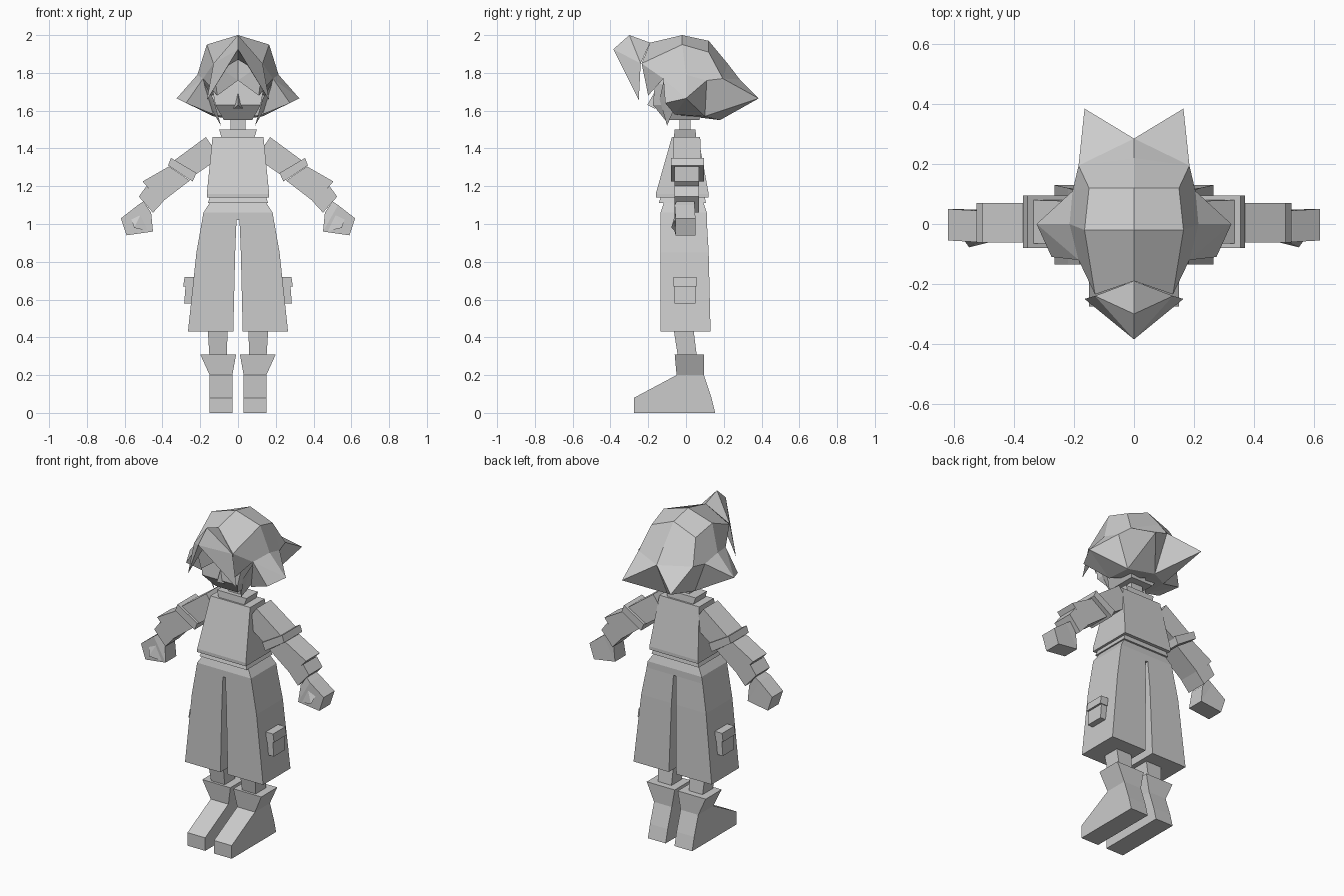
import bpy, bmesh

grey = bpy.data.materials.new("plain grey")
grey.diffuse_color = (0.6, 0.6, 0.6, 1)


def make(name, verts, faces, mirror=False):
    me = bpy.data.meshes.new(name)
    me.from_pydata(verts, [], faces)
    bm = bmesh.new()
    bm.from_mesh(me)
    bmesh.ops.recalc_face_normals(bm, faces=bm.faces)
    bm.to_mesh(me)
    bm.free()
    me.materials.append(grey)
    ob = bpy.data.objects.new(name, me)
    bpy.context.collection.objects.link(ob)
    if mirror:
        ob.modifiers.new("mirror", 'MIRROR').use_clip = True
    return ob


def skin(name, rings, mirror=False):
    """Join four-cornered rings into a closed box-like form."""
    verts = [p for r in rings for p in r]
    last = 4 * (len(rings) - 1)
    faces = [(0, 1, 2, 3), tuple(last + i for i in range(4))]
    for k in range(len(rings) - 1):
        for i in range(4):
            a, b = 4 * k + i, 4 * k + (i + 1) % 4
            faces.append((a, b, b + 4, a + 4))
    return make(name, verts, faces, mirror)


def loft(name, rings, mirror=False):
    """Rings are (x0, x1, y0, y1, z)."""
    return skin(name, [[(a, c, z), (b, c, z), (b, d, z), (a, d, z)]
                       for a, b, c, d, z in rings], mirror)


def limb(name, rings):
    """Rings are upper point xz, lower point xz, front y, back y."""
    return skin(name, [[(a, f, b), (c, f, d), (c, g, d), (a, g, b)]
                       for a, b, c, d, f, g in rings], True)


# Torso with rolled hem, collar and neck
loft("shirt", [(-.16, .16, -.145, .105, 1.11), (-.15, .15, -.135, .10, 1.14),
               (-.165, .165, -.16, .12, 1.14), (-.165, .165, -.16, .12, 1.16),
               (-.135, .135, -.075, .065, 1.46)])
loft("collar", [(-.085, .085, -.065, .055, 1.45), (-.10, .10, -.06, .05, 1.50)])
loft("neck", [(-.04, .04, -.035, .025, 1.47), (-.04, .04, -.035, .025, 1.60)])

# Wide trousers: shared waist and two flared legs
loft("trouser_waist", [(-.19, .19, -.135, .11, 1.02), (-.183, .183, -.135, .11, 1.06),
                       (-.145, .145, -.115, .09, 1.12)])
loft("trouser_leg", [(.025, .265, -.135, .13, .43), (.015, .22, -.135, .12, .85),
                     (.008, .19, -.135, .11, 1.02)], True)
loft("pocket", [(.22, .285, -.06, .05, .58), (.215, .275, -.06, .05, .71)], True)
loft("pocket_flap", [(.22, .29, -.065, .055, .67), (.215, .283, -.065, .055, .72)], True)

# Shins and boots
loft("shin", [(.06, .15, -.04, .06, .28), (.055, .16, -.065, .04, .44)], True)
loft("boot", [(.03, .15, -.275, .155, 0), (.03, .15, -.275, .135, .08),
              (.03, .15, -.05, .095, .20), (.01, .20, -.06, .095, .31)], True)

# Arms
limb("upper_arm", [(.17, 1.46, .095, 1.35, -.065, .075),
                   (.34, 1.335, .235, 1.255, -.065, .08)])
limb("elbow_cuff", [(.355, 1.35, .22, 1.27, -.08, .095),
                    (.37, 1.31, .24, 1.225, -.08, .095)])
limb("forearm", [(.365, 1.305, .255, 1.23, -.062, .07),
                 (.505, 1.225, .405, 1.115, -.062, .07)])
limb("wrist_cuff", [(.485, 1.20, .395, 1.12, -.062, .07),
                    (.525, 1.145, .45, 1.06, -.062, .07)])
limb("hand", [(.50, 1.12, .46, 1.06, -.05, .045), (.53, 1.10, .45, .96, -.06, .045),
              (.62, 1.03, .59, .94, -.055, .05)])
make("thumb", [(.50, -.05, 1.08), (.46, -.055, .96), (.55, -.078, .98), (.57, -.05, 1.04),
               (.52, -.02, 1.02)],
     [(0, 1, 2), (0, 2, 3), (0, 1, 4), (1, 2, 4), (2, 3, 4), (3, 0, 4)], True)

# Head and nose
loft("head", [(-.075, .075, -.11, .07, 1.55), (-.12, .12, -.175, .10, 1.63),
              (-.14, .14, -.165, .12, 1.74), (-.12, .12, -.15, .12, 1.86)])
make("nose", [(0, -.16, 1.71), (-.025, -.165, 1.61), (.025, -.165, 1.61), (0, -.205, 1.63)],
     [(0, 1, 3), (1, 2, 3), (2, 0, 3)])


def named(name, pts, faces):
    """Mirrored half mesh whose corners are called by name."""
    keys = list(pts)
    return make(name, list(pts.values()),
                [[keys.index(k) for k in f.split()] for f in faces], True)


# Hair cap with spikes at the back and sides
named("hair", {
    "c0": (0, -.19, 1.96), "c1": (0, -.02, 2.0), "c2": (0, .12, 1.97),
    "c3": (0, .22, 1.85), "c4": (0, .285, 1.765), "nape": (0, .18, 1.55),
    "a0": (.13, -.235, 1.85), "a1": (.165, -.02, 1.95), "a2": (.15, .12, 1.91),
    "a3": (.185, .195, 1.77), "b0": (.185, -.12, 1.77), "b1": (.215, 0, 1.79),
    "b2": (.205, .11, 1.76), "back": (.165, .385, 1.665), "side": (.325, 0, 1.665),
    "lock": (.275, -.11, 1.64), "g": (.13, .10, 1.57), "h": (.13, -.06, 1.58),
    "gm": (0, .10, 1.56), "front": (0, -.185, 1.76), "f": (.11, -.20, 1.68)},
    ["c0 a0 a1 c1", "c1 a1 a2 c2", "c2 a2 a3 c3", "c3 a3 c4", "c4 a3 back",
     "c4 back nape", "a0 b0 b1 a1", "a1 b1 b2 a2", "a2 b2 a3", "b1 side b2",
     "b0 side b1", "b2 side g", "a3 b2 g back", "back g nape", "nape g gm",
     "side h g", "b0 lock side", "lock h side", "b0 h lock", "g h gm",
     "a0 f b0", "a0 c0 front", "a0 front f"])

# Swept fringe rising above the brow, with long pointed tips
named("fringe", {
    "c0": (0, -.19, 1.96), "peak": (0, -.30, 2.0), "tip": (0, -.385, 1.925),
    "a0": (.13, -.24, 1.85), "end": (.165, -.25, 1.655), "in": (.05, -.27, 1.84),
    "mid": (0, -.26, 1.87)},
    ["c0 peak a0", "peak tip a0", "tip end a0", "tip in end", "a0 end in",
     "tip mid in", "mid c0 a0 in"])

# Long locks beside the jaw
named("cheek_lock", {
    "t": (.18, -.12, 1.75), "u": (.16, -.05, 1.64), "v": (.13, -.14, 1.66),
    "end": (.09, -.10, 1.52)},
    ["t u v", "t u end", "u v end", "v t end"])
